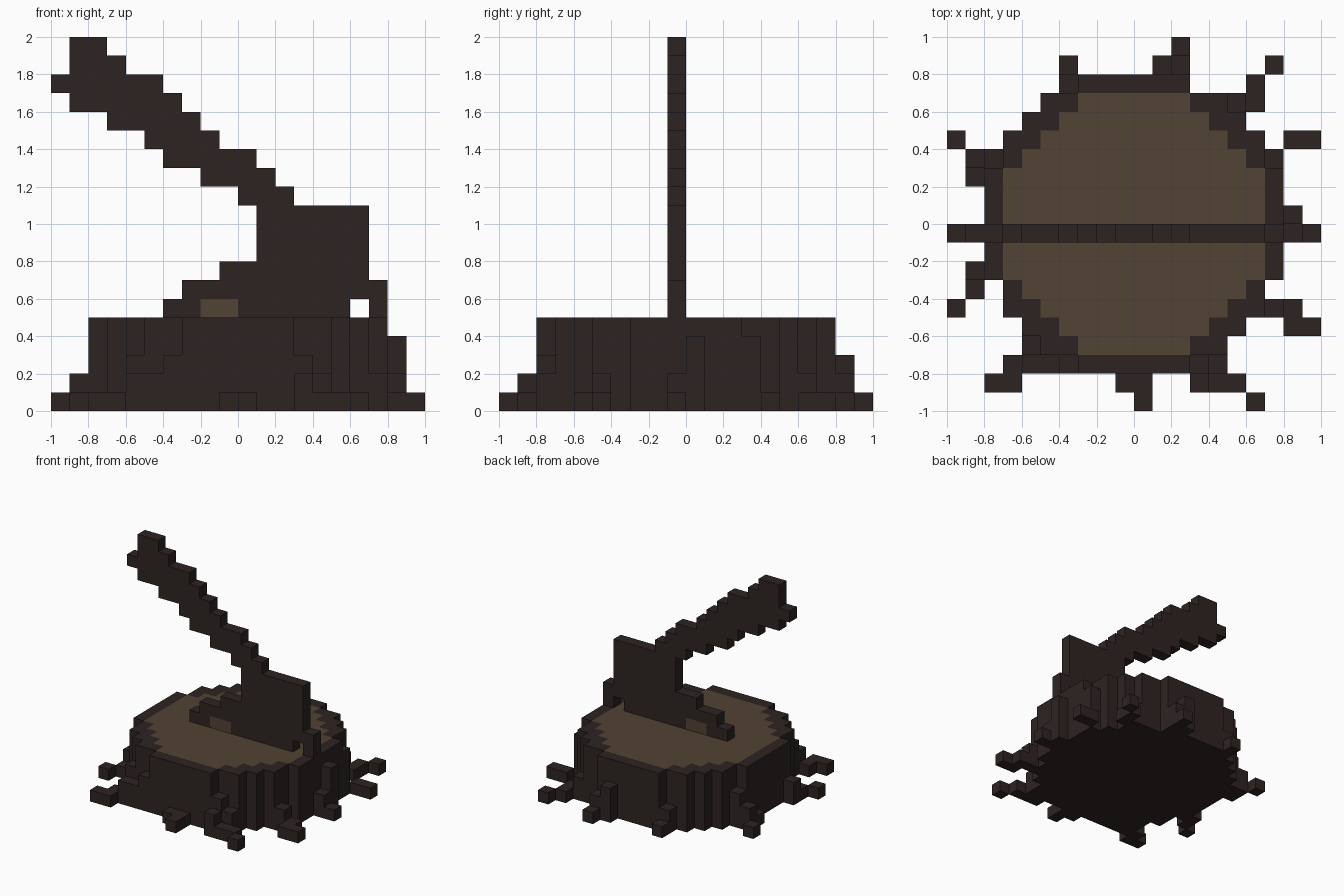
import bpy, bmesh
from mathutils import Vector

U = 0.1  # block size

cube = bpy.data.objects.get("Cube")
if cube:
    bpy.data.objects.remove(cube, do_unlink=True)


def material(name, rgb):
    m = bpy.data.materials.new(name)
    m.use_nodes = True
    m.diffuse_color = (*rgb, 1)
    m.node_tree.nodes["Principled BSDF"].inputs["Base Color"].default_value = (*rgb, 1)
    return m


BARK = material("dark_bark", (0.0262, 0.0176, 0.0160))
WOOD = material("cut_wood", (0.0844, 0.0545, 0.0331))

AXES = [Vector((1, 0, 0)), Vector((0, 1, 0)), Vector((0, 0, 1))]


def block_part(name, cells, is_wood=lambda cell, n: False):
    """Outer skin of a set of unit blocks, merged into large flat faces."""
    cells = set(cells)
    bm = bmesh.new()
    for c in cells:
        mid = Vector(c) + Vector((0.5, 0.5, 0.5))
        for k in range(3):
            for s in (1, -1):
                n = AXES[k] * s
                if tuple(int(a + b) for a, b in zip(c, n)) in cells:
                    continue
                u, v = AXES[(k + 1) % 3] * 0.5, AXES[(k + 2) % 3] * 0.5 * s
                corners = [mid + n * 0.5 + d for d in (-u - v, u - v, u + v, v - u)]
                f = bm.faces.new([bm.verts.new(p * U) for p in corners])
                f.material_index = int(is_wood(c, n))
    bmesh.ops.remove_doubles(bm, verts=bm.verts, dist=0.001)
    bmesh.ops.dissolve_limit(bm, angle_limit=0.01, verts=bm.verts, edges=bm.edges,
                             delimit={'MATERIAL'})
    me = bpy.data.meshes.new(name)
    bm.to_mesh(me)
    bm.free()
    me.materials.append(BARK)
    me.materials.append(WOOD)
    ob = bpy.data.objects.new(name, me)
    bpy.context.collection.objects.link(ob)
    return ob


# Stump: half widths of each row, from the middle row outwards
BARK_HALF = [8, 8, 8, 7, 7, 6, 5, 3]
WOOD_HALF = [7, 7, 7, 6, 5, 4, 3, 0]


def row(y):
    return y if y >= 0 else -y - 1


def cut_top(c, n):
    half = WOOD_HALF[row(c[1])]
    return n.z > 0.5 and -half <= c[0] < half


block_part("stump",
           [(x, y, z) for y in range(-8, 8)
            for x in range(-BARK_HALF[row(y)], BARK_HALF[row(y)])
            for z in range(5)], cut_top)

# Roots: columns of (x, y, height) stepping down and outwards
ROOTS = {
    "front_right_root": [(-4, -8, 3), (-5, -8, 2), (-6, -8, 2), (-6, -7, 3),
                         (-7, -8, 1), (-7, -9, 1), (-8, -9, 1)],
    "front_root": [(-1, -9, 1), (0, -9, 1), (0, -10, 1)],
    "front_left_root": [(3, -8, 3), (4, -8, 2), (3, -9, 2), (4, -9, 1),
                        (5, -9, 1), (6, -10, 1)],
    "left_front_root": [(7, -5, 2), (8, -5, 1), (8, -6, 1), (9, -6, 1)],
    "left_root": [(8, 0, 4), (8, -1, 2), (9, -1, 1)],
    "left_back_root": [(7, 3, 4), (8, 4, 1), (9, 4, 1)],
    "back_left_root": [(5, 6, 2), (6, 6, 1), (6, 7, 1), (7, 8, 1)],
    "back_root": [(1, 8, 3), (2, 8, 2), (2, 9, 1)],
    "back_right_root": [(-4, 7, 2), (-4, 8, 1)],
    "right_back_root": [(-8, 3, 3), (-9, 3, 2), (-9, 2, 1), (-10, 4, 1)],
    "right_front_root": [(-9, -3, 2), (-9, -4, 1), (-10, -5, 1)],
}
for name, columns in ROOTS.items():
    block_part(name, [(x, y, z) for x, y, h in columns for z in range(h)])


# Axe: one block thick, spans of (x start, x end) for each level
def slab(spans, z0):
    return [(x, -1, z0 + i) for i, (a, b) in enumerate(spans) for x in range(a, b)]


head = slab([(-4, 6), (-3, 8), (-1, 7), (1, 7), (1, 7), (1, 7)], 5) + [(7, -1, 5)]
block_part("axe_head", head,
           lambda c, n: c[2] == 5 and c[0] in (-2, -1) and abs(n.y) > 0.5)
block_part("axe_handle",
           slab([(0, 3), (-2, 2), (-4, 1), (-5, -1), (-7, -2),
                 (-9, -3), (-10, -4), (-9, -6), (-9, -7)], 11))
